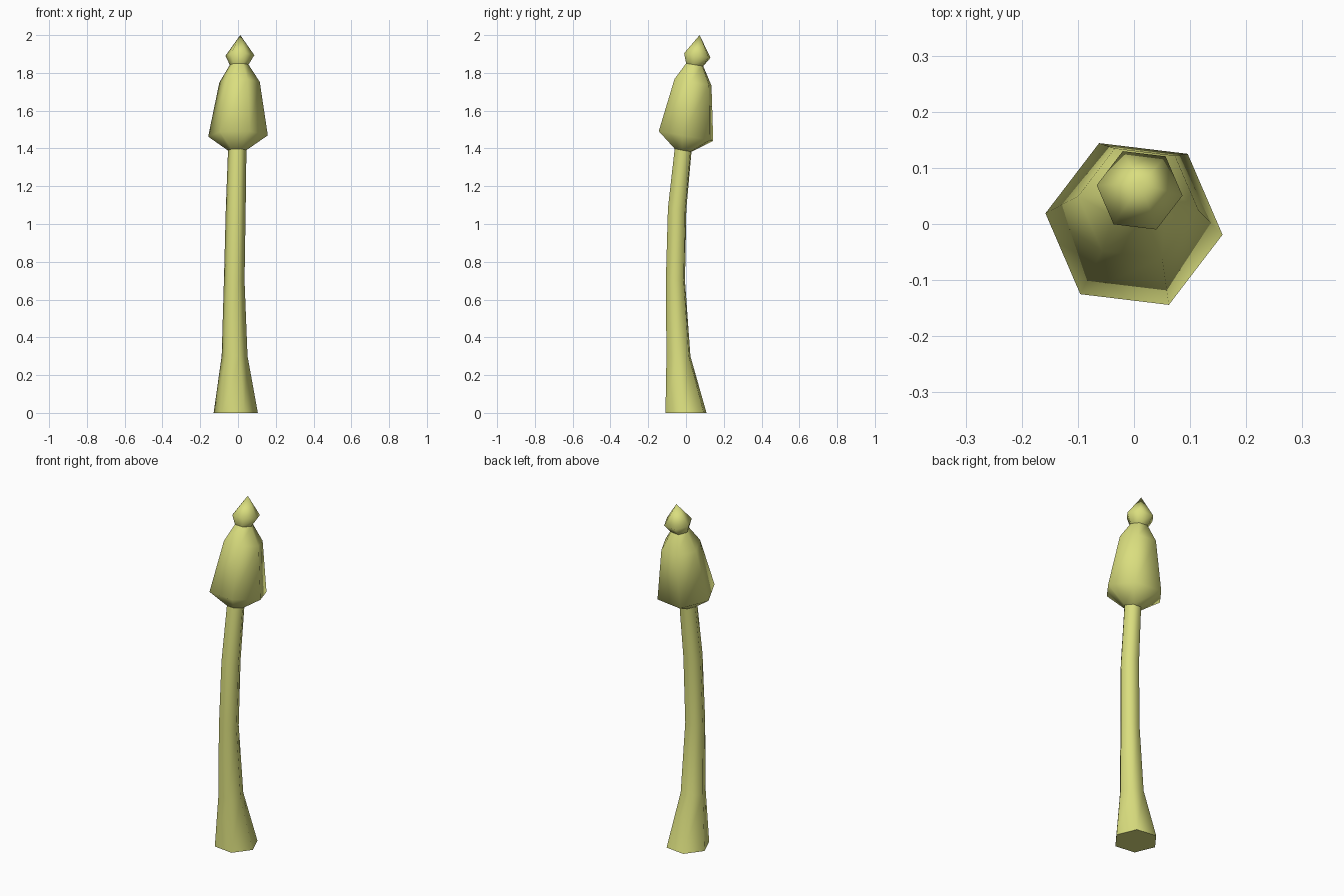
import bpy, bmesh, math
from mathutils import Vector, Matrix

if "Cube" in bpy.data.objects:
    bpy.data.objects.remove(bpy.data.objects["Cube"])

mat = bpy.data.materials.new("pale yellow green")
mat.diffuse_color = (0.70, 0.73, 0.21, 1)
mat.use_nodes = True
mat.node_tree.nodes["Principled BSDF"].inputs["Base Color"].default_value = mat.diffuse_color

SIDES, TURN = 6, math.radians(-7)


def loft(name, rings, tip=None, cap_bottom=False):
    """Hexagonal tube through rings (x, y, z, radius, lean in degrees)."""
    bm = bmesh.new()
    loops = []
    for x, y, z, r, lean in rings:
        rot = Matrix.Rotation(math.radians(-lean), 3, 'X')
        loop = []
        for i in range(SIDES):
            a = TURN + i * math.tau / SIDES
            p = rot @ Vector((r * math.cos(a), r * math.sin(a), 0))
            loop.append(bm.verts.new(p + Vector((x, y, z))))
        loops.append(loop)
    for lo, hi in zip(loops, loops[1:]):
        for i in range(SIDES):
            j = (i + 1) % SIDES
            bm.faces.new((lo[i], lo[j], hi[j], hi[i]))
    if tip:
        t = bm.verts.new(tip)
        for i in range(SIDES):
            bm.faces.new((loops[-1][i], loops[-1][(i + 1) % SIDES], t))
    for f in bm.faces:
        f.smooth = True
    if cap_bottom:
        bm.faces.new(loops[0][::-1])
        for e in bm.edges:
            if all(v in loops[0] for v in e.verts):
                e.smooth = False
    me = bpy.data.meshes.new(name)
    bm.to_mesh(me)
    bm.free()
    me.materials.append(mat)
    ob = bpy.data.objects.new(name, me)
    bpy.context.collection.objects.link(ob)
    return ob


# Curved stalk with flared foot
loft("stalk", [(-0.012, 0, 0, 0.118, 0),
               (-0.018, -0.04, 0.30, 0.069, 0),
               (-0.020, -0.056, 0.70, 0.055, 0),
               (-0.012, -0.047, 1.08, 0.053, 4),
               (-0.004, -0.015, 1.395, 0.049, 10)], cap_bottom=True)

# Bell-shaped head, pinched neck and pointed bud
loft("head", [(-0.004, -0.015, 1.39, 0.049, 10),
              (0.0, 0.0, 1.466, 0.159, 10),
              (0.008, 0.037, 1.75, 0.108, 10),
              (0.006, 0.046, 1.843, 0.050, 9)])
loft("bud", [(0.006, 0.046, 1.843, 0.050, 9),
             (0.010, 0.060, 1.892, 0.077, 10)], tip=(0.012, 0.072, 2.0))
